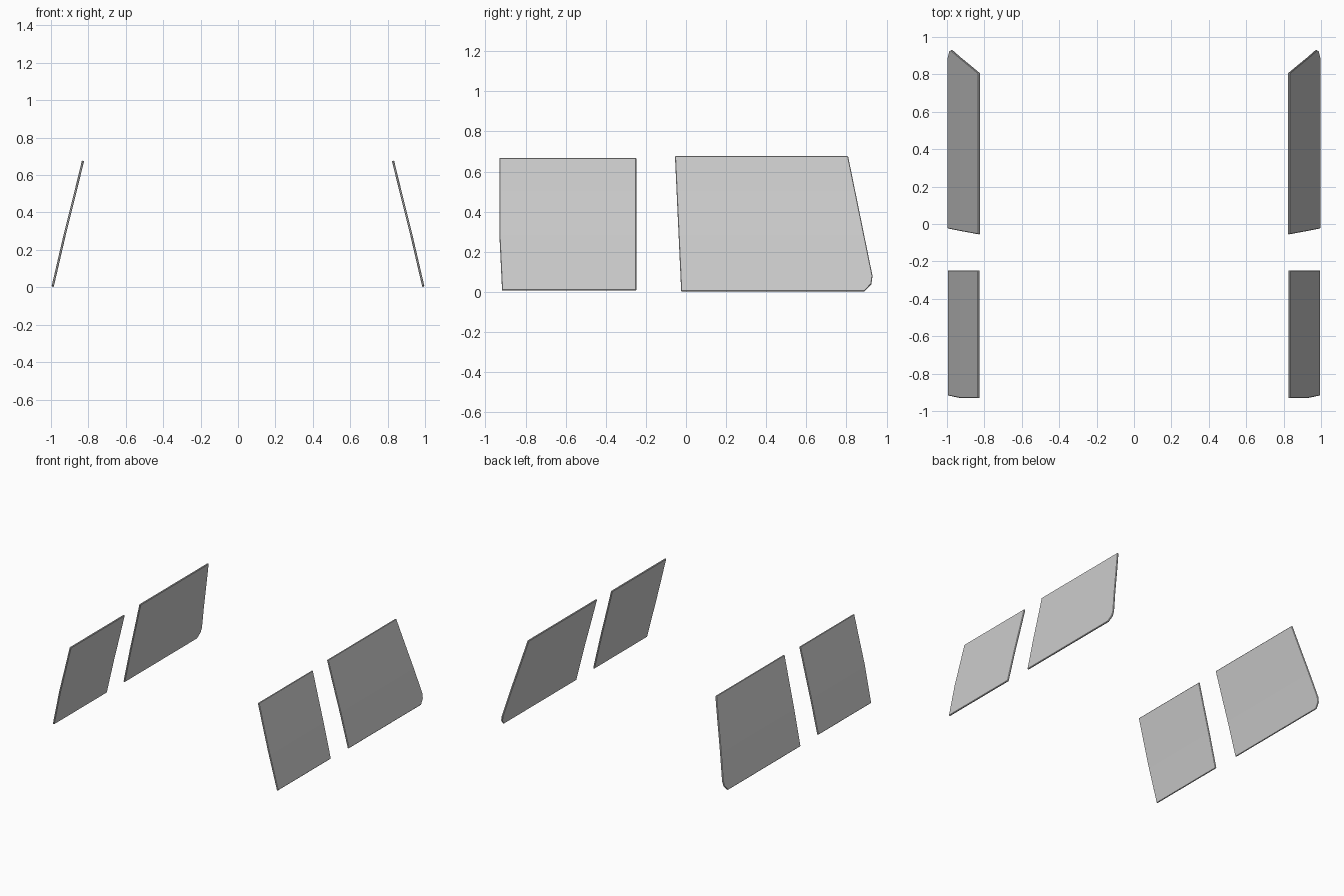
import bpy, bmesh

if "Cube" in bpy.data.objects:
    bpy.data.objects.remove(bpy.data.objects["Cube"])

THICK = 0.012
# side lean: (height, outer face x)
LEAN = [(0.0, 0.998), (0.28, 0.933), (0.50, 0.878), (0.68, 0.834)]


def lean_x(z):
    for (z0, x0), (z1, x1) in zip(LEAN, LEAN[1:]):
        if z <= z1:
            break
    return x0 + (x1 - x0) * (z - z0) / (z1 - z0)


def window(name, outline, side):
    # flat pane cut along the lean breaks, then bent to the lean and thickened
    bm = bmesh.new()
    bm.faces.new([bm.verts.new((0, y, z)) for y, z in outline])
    for z, _ in LEAN[1:-1]:
        bmesh.ops.bisect_plane(bm, geom=bm.verts[:] + bm.edges[:] + bm.faces[:],
                               plane_co=(0, 0, z), plane_no=(0, 0, 1))
    for v in bm.verts:
        v.co.x = side * lean_x(v.co.z)
    if side < 0:
        bmesh.ops.reverse_faces(bm, faces=bm.faces[:])
    bm.normal_update()
    mesh = bpy.data.meshes.new(name)
    bm.to_mesh(mesh)
    bm.free()
    obj = bpy.data.objects.new(name, mesh)
    bpy.context.collection.objects.link(obj)
    solid = obj.modifiers.new("thickness", 'SOLIDIFY')
    solid.thickness = THICK
    solid.offset = -1
    bevel = obj.modifiers.new("edge", 'BEVEL')
    bevel.width = 0.003
    bevel.segments = 1
    bevel.limit_method = 'ANGLE'
    bevel.angle_limit = 1.2


# outlines as (y, z), counter-clockwise seen from the right
FRONT = [(-0.917, 0.008), (-0.248, 0.008), (-0.248, 0.669),
         (-0.931, 0.669), (-0.931, 0.30)]
REAR = [(-0.024, 0.004), (0.890, 0.004), (0.924, 0.040), (0.930, 0.080),
        (0.808, 0.678), (-0.055, 0.678)]

for side, label in ((1, "right"), (-1, "left")):
    window(label + "_front_window", FRONT, side)
    window(label + "_rear_window", REAR, side)
